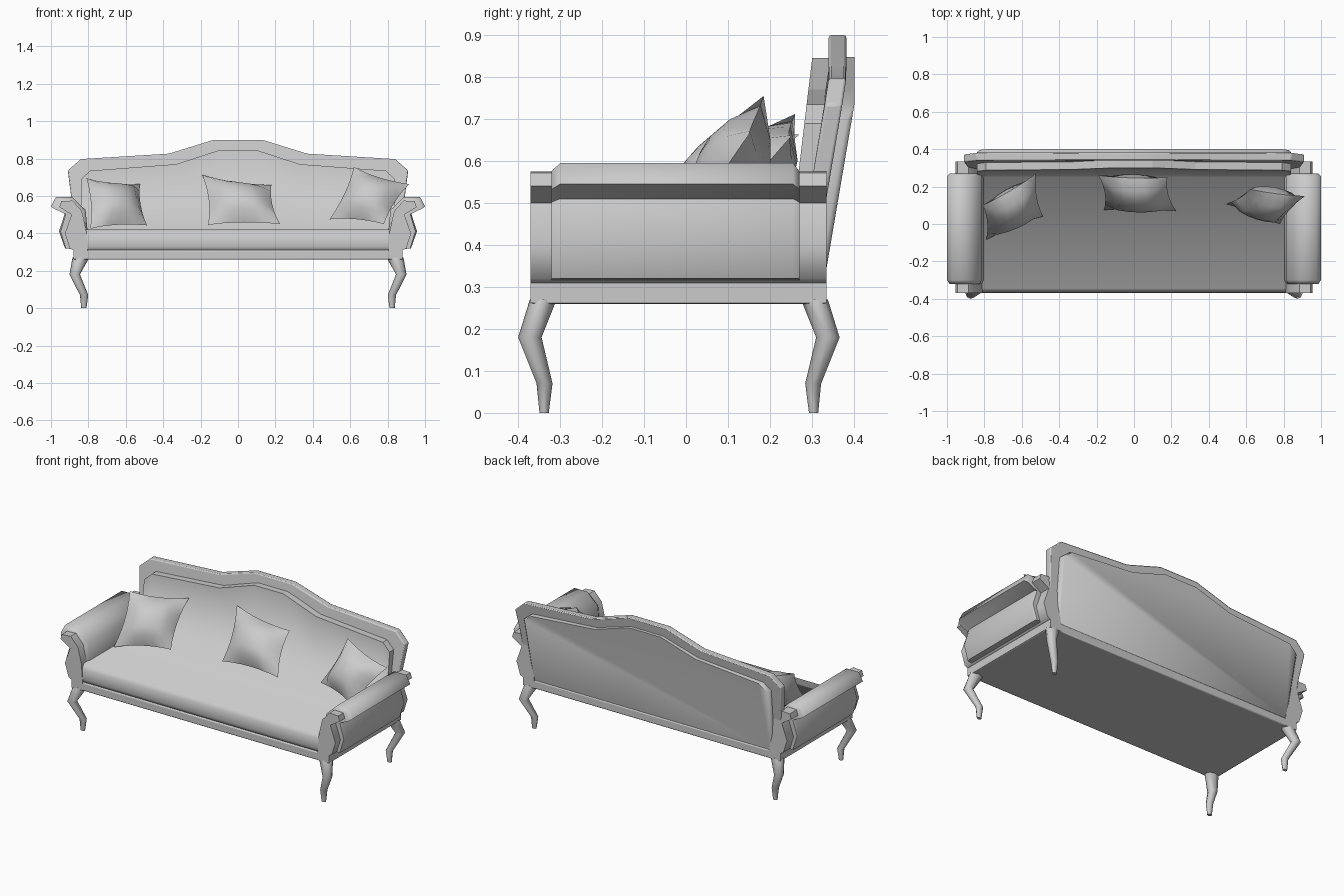
import bpy, bmesh, math
from mathutils import Vector

if "Cube" in bpy.data.objects:
    bpy.data.objects.remove(bpy.data.objects["Cube"])

grey = bpy.data.materials.new("soft_grey")
grey.use_nodes = True
grey.diffuse_color = (0.6, 0.6, 0.6, 1)
grey.node_tree.nodes["Principled BSDF"].inputs["Base Color"].default_value = (0.6, 0.6, 0.6, 1)


def finish(name, bm, angle=40, bevel=0.0):
    """Turn a bmesh into a shaded object."""
    bmesh.ops.recalc_face_normals(bm, faces=bm.faces)
    mesh = bpy.data.meshes.new(name)
    bm.to_mesh(mesh)
    bm.free()
    mesh.materials.append(grey)
    ob = bpy.data.objects.new(name, mesh)
    bpy.context.collection.objects.link(ob)
    if bevel:
        mod = ob.modifiers.new("soft_edge", "BEVEL")
        mod.width = bevel
        mod.segments = 2
        mod.limit_method = "ANGLE"
    if angle:
        bpy.ops.object.select_all(action="DESELECT")
        ob.select_set(True)
        bpy.context.view_layer.objects.active = ob
        bpy.ops.object.shade_smooth_by_angle(angle=math.radians(angle))
    return ob


def loft(rings):
    """Skin closed rings of points and cap both ends."""
    bm = bmesh.new()
    vs = [[bm.verts.new(p) for p in r] for r in rings]
    n = len(rings[0])
    for a, b in zip(vs, vs[1:]):
        for i in range(n):
            j = (i + 1) % n
            bm.faces.new((a[i], a[j], b[j], b[i]))
    bm.faces.new(vs[0])
    bm.faces.new(vs[-1])
    return bm


def both_sides(half):
    """Mirror a half outline, given from bottom outside to top middle."""
    return half + [(-x, z) for x, z in reversed(half)]


def lean(z, top=0.79):
    return -0.17 * max(0, top - z)


# Base rail
bm = bmesh.new()
bmesh.ops.create_cube(bm, size=1)
for v in bm.verts:
    v.co = Vector((v.co.x * 1.76, v.co.y * 0.705 - 0.0175, v.co.z * 0.05 + 0.285))
finish("base_rail", bm, 40, 0.006)

# Seat and back upholstery: one soft L section carried across the width
crest = [(0.84, 0.69), (0.79, 0.735), (0.33, 0.77), (0.1, 0.845)]
rings = []
for x, top in crest + [(-x, z) for x, z in reversed(crest)]:
    y = 0.30 - 0.12 * (0.84 - top)
    section = [(-0.355, 0.30), (-0.368, 0.33), (-0.365, 0.39), (-0.345, 0.42),
               (0.25, 0.42), (y, top), (0.35, top), (0.28, 0.30)]
    rings.append([(x, sy, sz) for sy, sz in section])
bm = loft(rings)
bm.normal_update()
for f in bm.faces:
    c = f.calc_center_median()
    f.smooth = abs(f.normal.x) < 0.7 and not (c.z > 0.6 and abs(f.normal.z) > 0.6)
finish("seat_and_back_upholstery", bm, 0)

# Back frame
outline = both_sides([(0.87, 0.27), (0.89, 0.58), (0.91, 0.735), (0.84, 0.797),
                      (0.37, 0.826), (0.13, 0.9)])
bm = loft([[(x, y + lean(z), z) for x, z in outline] for y in (0.34, 0.382)])
finish("back_frame", bm, 30, 0.006)

# Rear panel, slightly proud of the frame
outline = both_sides([(0.82, 0.31), (0.84, 0.70), (0.79, 0.74), (0.35, 0.775), (0.11, 0.848)])
bm = loft([[(x * k, y + lean(z, 0.74), z) for x, z in outline]
           for y, k in ((0.35, 1), (0.39, 1), (0.402, 0.985))])
finish("rear_panel", bm, 50)

# Arms: scrolled frame with a padded sleeve around it
arm_frame = [(0.88, 0.262), (0.88, 0.31), (0.90, 0.32), (0.925, 0.40), (0.89, 0.50),
             (0.955, 0.54), (0.945, 0.572), (0.885, 0.575), (0.835, 0.52),
             (0.812, 0.42), (0.80, 0.262)]
arm_pad = [(0.88, 0.315), (0.925, 0.32), (0.957, 0.41), (0.925, 0.51), (1.0, 0.545),
           (0.973, 0.595), (0.888, 0.595), (0.815, 0.525), (0.805, 0.42), (0.80, 0.315)]
for side, s in (("left", 1), ("right", -1)):
    bm = loft([[(s * x, y, z) for x, z in arm_frame] for y in (-0.37, 0.335)])
    finish(side + "_arm_frame", bm, 50)
    rings = []
    for y, k in ((-0.32, 0.87), (-0.30, 1), (0.255, 1), (0.27, 0.87)):
        rings.append([(s * (0.89 + (x - 0.89) * k), y, 0.45 + (z - 0.45) * k if z > 0.5 else z)
                      for x, z in arm_pad])
    finish(side + "_arm_pad", loft(rings), 60)

# Curved legs: each station is height, x, distance out in y, radius in x and y
stations = [(0.27, 0.84, 0.0, 0.045, 0.032), (0.18, 0.873, 0.032, 0.028, 0.028),
            (0.07, 0.823, -0.003, 0.022, 0.019), (0.0, 0.824, -0.002, 0.014, 0.011)]
for side, s in (("left", 1), ("right", -1)):
    for end, d, y0 in (("front", -1, -0.34), ("back", 1, 0.306)):
        rings = []
        for z, x, out, rx, ry in stations:
            rings.append([(s * x + rx * math.cos(a * math.tau / 8),
                           y0 + d * out + ry * math.sin(a * math.tau / 8), z)
                          for a in range(8)])
        finish(f"{side}_{end}_leg", loft(rings), 60)


def pillow(name, tl, tr, br, bl, thick=0.085, n=6):
    """Puffed square stretched between four pinched corners."""
    tl, tr, br, bl = map(Vector, (tl, tr, br, bl))
    normal = (tr - bl).cross(tl - br).normalized()
    bm = bmesh.new()
    for face in (1, -1):
        grid = []
        for i in range(n + 1):
            for j in range(n + 1):
                u, v = 2 * i / n - 1, 2 * j / n - 1
                a = u * (1 - 0.10 * (1 - v * v))
                b = v * (1 - 0.10 * (1 - u * u))
                p = (tl.lerp(tr, (a + 1) / 2)).lerp(bl.lerp(br, (a + 1) / 2), (b + 1) / 2)
                puff = ((1 - u * u) * (1 - v * v)) ** 0.6
                grid.append(bm.verts.new(p + normal * face * thick * puff))
        for i in range(n):
            for j in range(n):
                k = i * (n + 1) + j
                bm.faces.new((grid[k], grid[k + 1], grid[k + n + 2], grid[k + n + 1]))
    bmesh.ops.remove_doubles(bm, verts=bm.verts, dist=0.0005)
    finish(name, bm, 60)


# Scatter pillows
pillow("right_pillow", (-0.81, 0.10, 0.695), (-0.525, 0.27, 0.663),
       (-0.487, 0.04, 0.443), (-0.79, -0.085, 0.425))
pillow("middle_pillow", (-0.19, 0.26, 0.712), (0.178, 0.25, 0.658),
       (0.225, 0.07, 0.45), (-0.16, 0.075, 0.445))
pillow("left_pillow", (0.62, 0.185, 0.755), (0.915, 0.15, 0.663),
       (0.78, 0.0, 0.45), (0.49, 0.107, 0.475))
